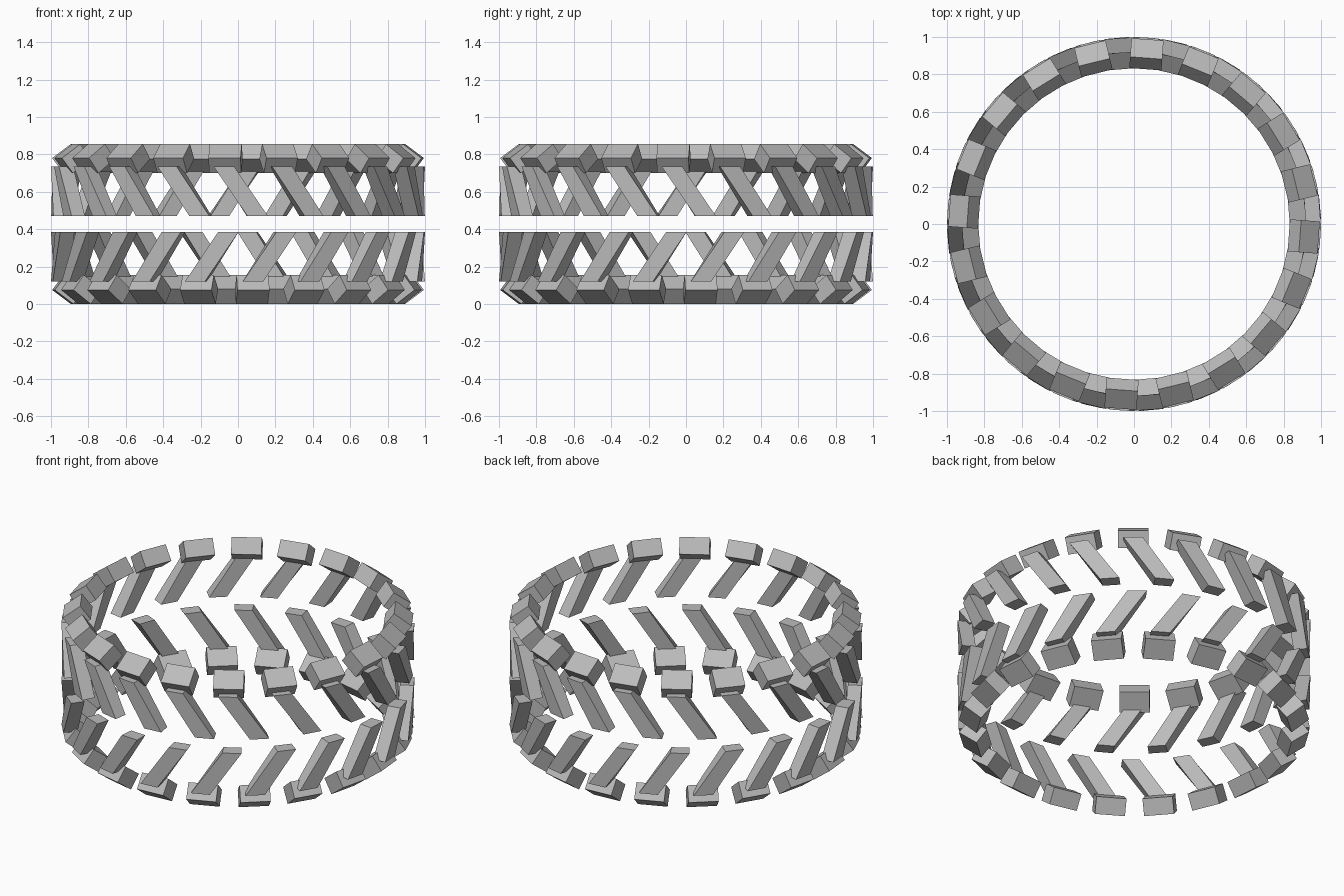
import bpy, bmesh, math

if "Cube" in bpy.data.objects:
    bpy.data.objects.remove(bpy.data.objects["Cube"])

COUNT = 20               # lugs per side
STEP = 2 * math.pi / COUNT
MID_Z = 0.4275           # mirror plane between the two halves

rubber = bpy.data.materials.new("grey_rubber")
rubber.diffuse_color = (0.5, 0.5, 0.5, 1)
rubber.use_nodes = True
rubber.node_tree.nodes["Principled BSDF"].inputs["Base Color"].default_value = rubber.diffuse_color


def polar(r, deg, z, turn):
    a = math.radians(deg - 90) + turn
    return (r * math.cos(a), r * math.sin(a), z)


def block_corners(turn):
    # tilted rectangular shoulder block, straight along the tangent
    section = [(0.89, 0.855), (0.99, 0.78), (0.93, 0.70), (0.83, 0.775)]
    a = math.radians(-4.2 - 90) + turn
    c, s = math.cos(a), math.sin(a)
    return [(r * c - t * s, r * s + t * c, z)
            for t in (-0.086, 0.086) for r, z in section]


def bar_corners(turn):
    # slanted bar from the shoulder block to the centre gap
    ends = [(0.735, -7.5, -1.2), (0.47, 2.9, 9.2)]
    return [polar(r, d, z, turn) for z, lo, hi in ends
            for r, d in ((1.0, lo), (1.0, hi), (0.92, hi), (0.92, lo))]


def build_ring(name, corners, lower):
    bm = bmesh.new()
    for i in range(COUNT):
        turn = i * STEP + (STEP / 2 if lower else 0)
        v = [bm.verts.new((x, y, 2 * MID_Z - z if lower else z))
             for x, y, z in corners(turn)]
        bm.faces.new(v[:4])
        bm.faces.new(v[4:][::-1])
        for k in range(4):
            n = (k + 1) % 4
            bm.faces.new((v[k], v[k + 4], v[n + 4], v[n]))
    bmesh.ops.recalc_face_normals(bm, faces=bm.faces[:])
    mesh = bpy.data.meshes.new(name)
    bm.to_mesh(mesh)
    bm.free()
    mesh.materials.append(rubber)
    bpy.context.collection.objects.link(bpy.data.objects.new(name, mesh))


# both halves of the tread, the lower one mirrored and offset by half a step
for side, lower in (("upper", False), ("lower", True)):
    build_ring(side + "_shoulder_blocks", block_corners, lower)
    build_ring(side + "_tread_bars", bar_corners, lower)
